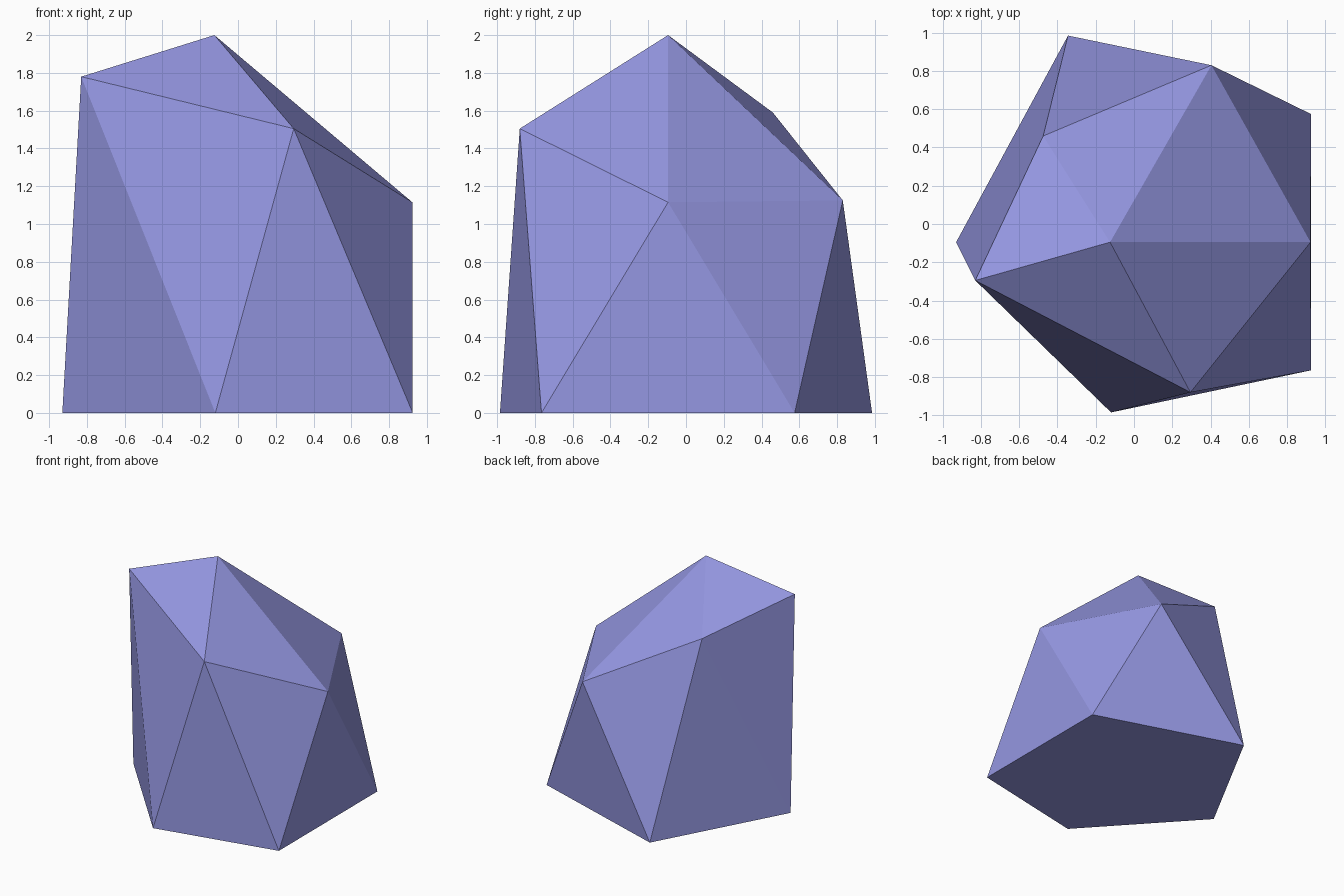
import bpy
import bmesh

cube = bpy.data.objects.get("Cube")
if cube:
    bpy.data.objects.remove(cube, do_unlink=True)

# Periwinkle stone colour
stone = bpy.data.materials.new("periwinkle_stone")
stone.use_nodes = True
colour = (0.30, 0.31, 0.76, 1)
stone.diffuse_color = colour
stone.node_tree.nodes["Principled BSDF"].inputs["Base Color"].default_value = colour

# Flat base, shoulder ring offset by half a step, and peak
base_ring = [(-0.12, -0.985, 0), (0.925, -0.765, 0), (0.925, 0.575, 0),
             (-0.345, 0.985, 0), (-0.93, -0.095, 0)]
shoulder_ring = [(0.295, -0.88, 1.505), (0.923, -0.095, 1.115), (0.405, 0.83, 1.125),
                 (-0.475, 0.46, 1.59), (-0.83, -0.295, 1.78)]
peak_point = (-0.125, -0.095, 2)

bm = bmesh.new()
base = [bm.verts.new(p) for p in base_ring]
shoulder = [bm.verts.new(p) for p in shoulder_ring]
peak = bm.verts.new(peak_point)

# Triangulated sides and crown
count = len(base)
for i in range(count):
    j = (i + 1) % count
    bm.faces.new((base[i], base[j], shoulder[i]))
    bm.faces.new((base[j], shoulder[j], shoulder[i]))
    bm.faces.new((shoulder[i], shoulder[j], peak))
bm.faces.new(reversed(base))
bmesh.ops.recalc_face_normals(bm, faces=bm.faces)

mesh = bpy.data.meshes.new("rock")
bm.to_mesh(mesh)
bm.free()
mesh.materials.append(stone)
rock = bpy.data.objects.new("rock", mesh)
bpy.context.collection.objects.link(rock)
